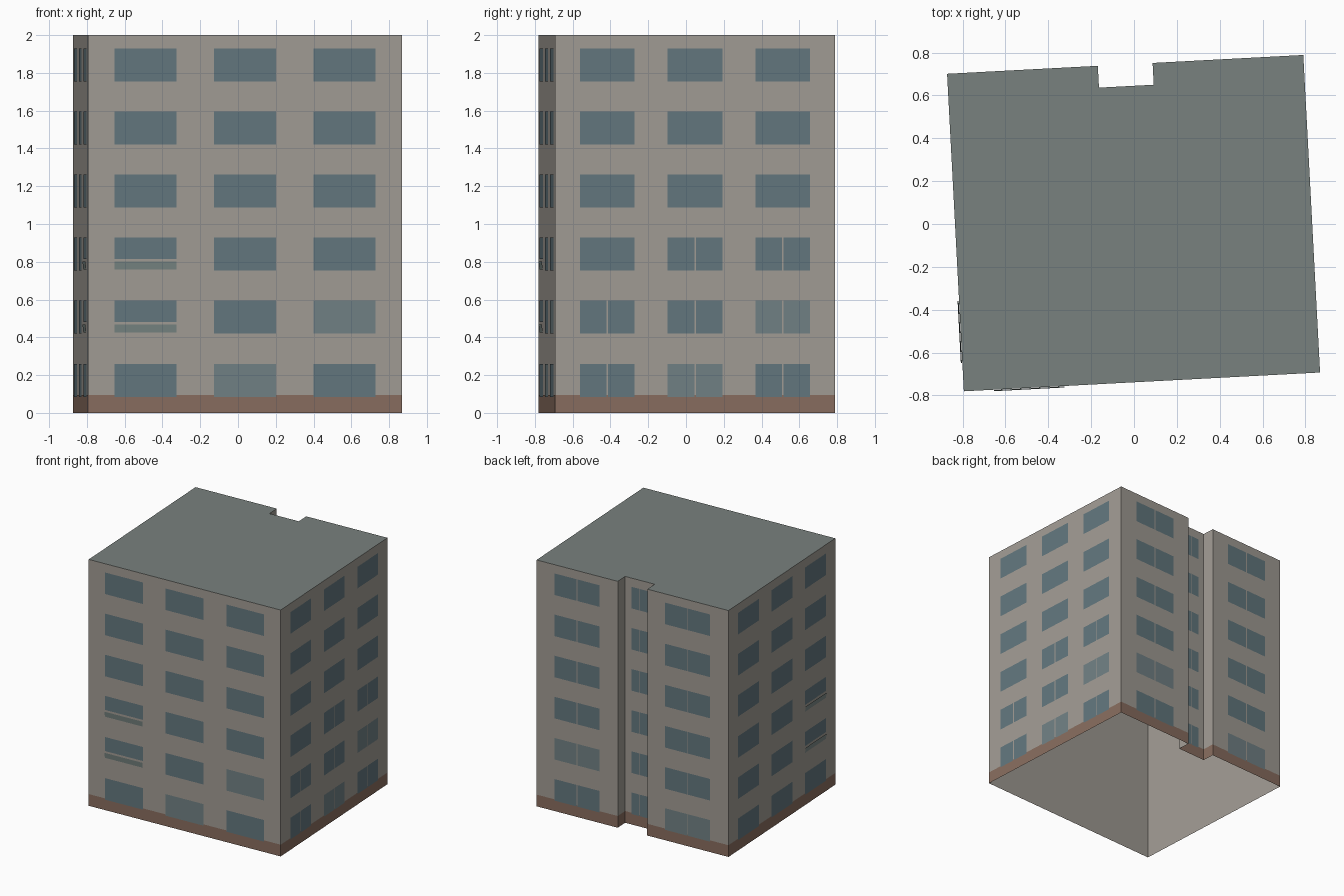
import bpy, bmesh
from math import radians
from mathutils import Vector, Matrix

if "Cube" in bpy.data.objects:
    bpy.data.objects.remove(bpy.data.objects["Cube"])

W, D, H = 1.665, 1.484, 2.0
hw, hd = W / 2, D / 2
NX, ND = 0.128, 0.102                      # notch half width and depth
PLACE = Matrix.Translation((-0.002, 0.004, 0)) @ Matrix.Rotation(radians(3.02), 4, 'Z')


def material(name, rgb):
    m = bpy.data.materials.new(name)
    m.diffuse_color = (*rgb, 1)
    m.use_nodes = True
    m.node_tree.nodes["Principled BSDF"].inputs["Base Color"].default_value = m.diffuse_color
    return m


WALL = material("wall_plaster", (0.36, 0.335, 0.30))
ROOF = material("roof_felt", (0.19, 0.22, 0.21))
BASE = material("base_brick", (0.25, 0.155, 0.115))
GLASS = material("window_glass", (0.125, 0.185, 0.21))
PALE = material("pale_glass", (0.165, 0.22, 0.235))
FLAP = material("flap_glass", (0.20, 0.25, 0.24))


def footprint(o=0.0):
    """Plan outline, counter-clockwise, grown outwards by o."""
    return [(-hw - o, -hd - o), (hw + o, -hd - o), (hw + o, hd + o),
            (NX - o, hd + o), (NX - o, hd - ND + o),
            (-NX + o, hd - ND + o), (-NX + o, hd + o), (-hw - o, hd + o)]


def finish(name, bm, mat):
    me = bpy.data.meshes.new(name)
    bm.to_mesh(me)
    bm.free()
    me.materials.append(mat)
    ob = bpy.data.objects.new(name, me)
    ob.matrix_world = PLACE
    bpy.context.collection.objects.link(ob)
    return ob


def band(name, z0, z1, o, mat):
    """Open strip of wall around the plan."""
    bm = bmesh.new()
    lo = [bm.verts.new((x, y, z0)) for x, y in footprint(o)]
    hi = [bm.verts.new((x, y, z1)) for x, y in footprint(o)]
    n = len(lo)
    for i in range(n):
        j = (i + 1) % n
        bm.faces.new((lo[i], lo[j], hi[j], hi[i]))
    return finish(name, bm, mat)


# shell, open underneath
band("walls", 0, H, 0, WALL)
band("base_course", 0, 0.095, 0.001, BASE)
bm = bmesh.new()
bm.faces.new([bm.verts.new((x, y, H)) for x, y in footprint()])
finish("roof", bm, ROOF)

# each facade: origin at its left end seen from outside, then direction along it
panes = {"windows": (bmesh.new(), GLASS), "pale_windows": (bmesh.new(), PALE),
         "window_flaps": (bmesh.new(), FLAP)}


def pane(kind, origin, along, u0, u1, z0, z1, tilt=0.0):
    """Thin glass rectangle just proud of the wall."""
    bm = panes[kind][0]
    a = Vector((*along, 0))
    out = Vector((a.y, -a.x, 0))
    base = Vector((*origin, 0))
    bm.faces.new([bm.verts.new(base + a * u + out * (0.002 + t) + Vector((0, 0, z)))
                  for u, z, t in ((u0, z0, 0), (u1, z0, 0), (u1, z1, tilt), (u0, z1, tilt))])


def facade(origin, along, centres, width, pale=(), split=(), flaps=()):
    for row in range(6):
        z0 = 0.085 + row * 0.334
        z1 = z0 + 0.175
        for col, c in enumerate(centres):
            w = width[col] / 2
            key = (row, col)
            kind = "pale_windows" if key in pale else "windows"
            if key in flaps:
                pane(kind, origin, along, c - w, c + w, z0 + 0.061, z1)
                pane("window_flaps", origin, along, c - w, c + w, z0 + 0.006, z0 + 0.048, 0.005)
            elif key in split:
                pane(kind, origin, along, c - w, c - 0.004, z0, z1)
                pane(kind, origin, along, c + 0.004, c + w, z0, z1)
            else:
                pane(kind, origin, along, c - w, c + w, z0, z1)


ALL = [(r, c) for r in range(6) for c in range(3)]
SIDE = [hd - 0.465, hd, hd + 0.465]
facade((-hw, -hd), (1, 0), [hw - 0.527, hw, hw + 0.527], [0.329] * 3,
       pale=[(0, 1), (1, 2)], flaps=[(1, 0), (2, 0)])
facade((hw, -hd), (0, 1), SIDE, [0.29] * 3, pale=[(0, 1), (1, 2)],
       split=[(0, 0), (1, 0), (0, 1), (1, 1), (2, 1), (0, 2), (1, 2), (2, 2)])
facade((-hw, hd), (0, -1), SIDE, [0.29] * 3, flaps=[(1, 2), (2, 2)])
# back: two wings, then the recess between them
wing = (hw - NX) / 2
facade((hw, hd), (-1, 0), [wing, W - wing], [0.39] * 2, pale=[(1, 0), (0, 1)], split=ALL)
facade((NX, hd - ND), (-1, 0), [NX], [0.142], split=ALL)

for name, (bm, mat) in panes.items():
    finish(name, bm, mat)
